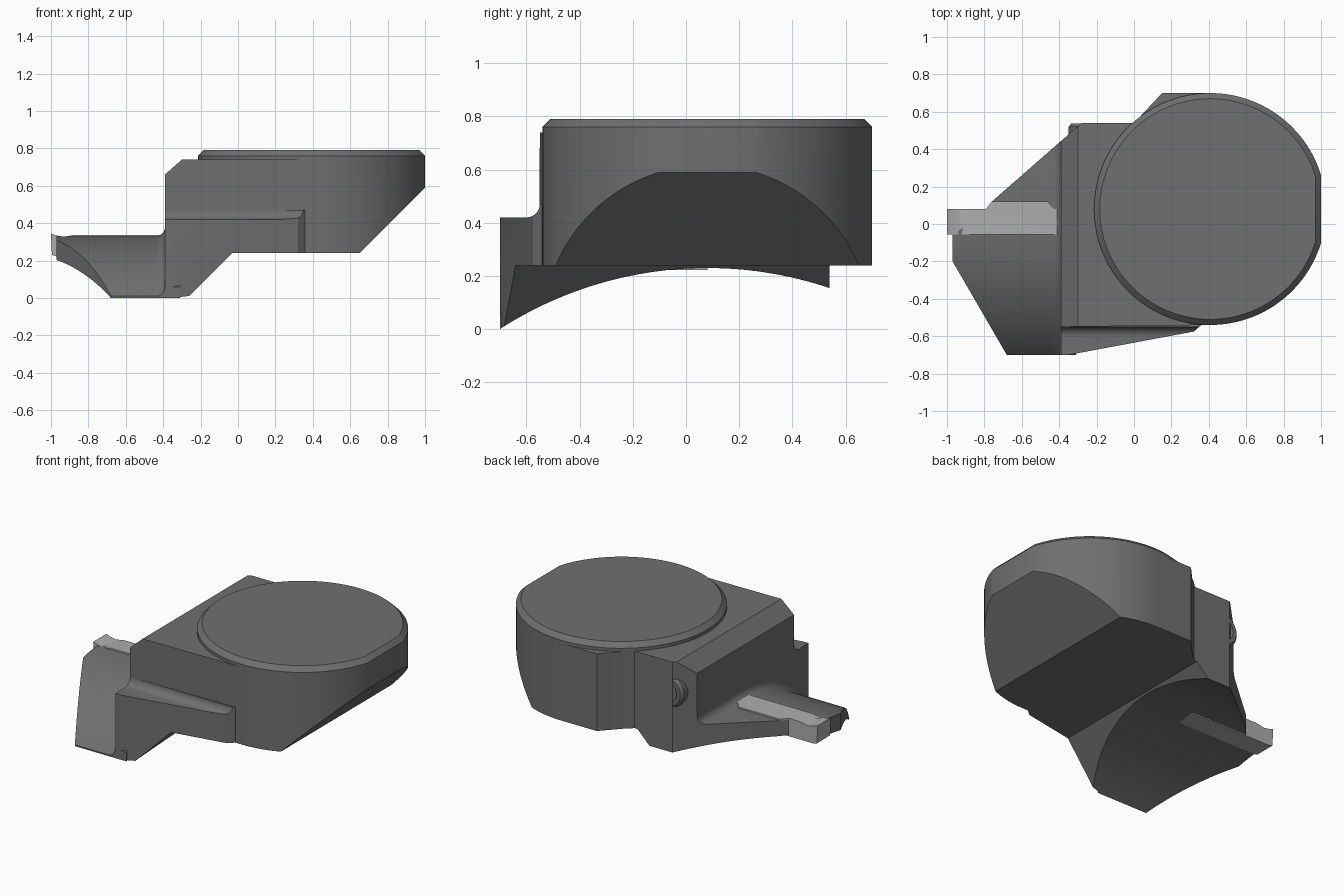
import bpy, bmesh, math
from mathutils import Vector

if "Cube" in bpy.data.objects:
    bpy.data.objects.remove(bpy.data.objects["Cube"])


def loft(name, rings):
    """Closed solid from equal-length rings of 3D points."""
    bm = bmesh.new()
    rows = [[bm.verts.new(p) for p in r] for r in rings]
    n = len(rows[0])
    for a, b in zip(rows, rows[1:]):
        for i in range(n):
            j = (i + 1) % n
            bm.faces.new((a[i], a[j], b[j], b[i]))
    bm.faces.new(rows[0][::-1])
    bm.faces.new(rows[-1])
    bmesh.ops.recalc_face_normals(bm, faces=bm.faces)
    me = bpy.data.meshes.new(name)
    bm.to_mesh(me)
    bm.free()
    ob = bpy.data.objects.new(name, me)
    bpy.context.collection.objects.link(ob)
    return ob


def prism(name, pts, lo, hi, axis):
    """Extrude a 2D outline along axis; the outline uses the other two axes in order."""
    def place(p, h):
        q = list(p)
        q.insert("xyz".index(axis), h)
        return q
    return loft(name, [[place(p, h) for p in pts] for h in (lo, hi)])


def boolean(ob, tool, op):
    m = ob.modifiers.new("bool", 'BOOLEAN')
    m.operation, m.object, m.solver = op, tool, 'EXACT'
    bpy.context.view_layer.objects.active = ob
    bpy.ops.object.modifier_apply(modifier=m.name)
    bpy.data.objects.remove(tool)


def arc(cx, cy, r, a0, a1, n):
    return [(cx + r * math.cos(math.radians(a0 + (a1 - a0) * i / n)),
             cy + r * math.sin(math.radians(a0 + (a1 - a0) * i / n))) for i in range(n + 1)]


# Main block with its chamfered upper left edge
body = prism("tool_head", [(-.39, -.55), (.4, -.54), (.4, .7), (.15, .7), (0, .54),
                           (-.28, .54), (-.39, .444)], -.05, .74, "z")
boolean(body, prism("cut", [(-.39 - .09, .58), (-.3 + .09, .82), (-.6, .82)], -1, 1, "y"), 'DIFFERENCE')

# Round seat with a flat on the right and a chamfered top
a0 = math.degrees(math.acos(.593 / .62))
def seat_ring(r, z):
    return [(x, y, z) for x, y in arc(.407, .08, r, a0, 360 - a0, 120)]
boolean(body, loft("seat", [seat_ring(.62, -.05), seat_ring(.62, .76), seat_ring(.59, .79)]), 'UNION')

# Tapered front flange with a fillet up into the block
flange = prism("flange", [(-.4, -.05), (-.71, -.05), (-.71, .42)]
               + arc(-.6, .47, .05, -90, 0, 8) + [(-.4, .47)], -.39, .4, "x")
boolean(flange, prism("outline", [(-.6, -.7), (-.35, -.7), (.32, -.575), (.36, -.54),
                                  (.36, -.45), (-.6, -.45)], -1, 1, "z"), 'INTERSECT')
boolean(body, flange, 'UNION')

# Blade support: domed front, flat back, filleted into the block wall
dome = [(y, .33 - .925 + math.sqrt(.925 ** 2 - y * y)) for y in [-.72 + .03 * i for i in range(25)]]
dome += [(.7, .325)]
def plate_ring(x, lift):
    return [(x, -.72, -.1)] + [(x, y, z + lift) for y, z in dome] + [(x, .7, -.1)]
fillet = [(-.44 + .05 * math.sin(math.radians(t)), .05 * (1 - math.cos(math.radians(t))))
          for t in range(0, 91, 15)]
plate = loft("plate", [plate_ring(x, h) for x, h in [(-1.1, 0)] + fillet + [(-.3, .05)]])
boolean(plate, prism("outline", [(-.97, -.06), (-.97, -.2), (-.68, -.7), (-.31, -.7),
                                 (-.31, .514), (-.76, .12), (-.8, .07)], -1, 1, "z"), 'INTERSECT')
boolean(body, plate, 'UNION')

# Underside: stepped relief and long concave arch
boolean(body, prism("relief", [(-.27, 0), (-.03, .24), (.65, .24), (1.3, .89), (1.3, -.5),
                               (-.27, -.5)], -2, 2, "y"), 'DIFFERENCE')
boolean(body, prism("arch", arc(.08, -1.21, 1.44, 20, 160, 112), -2, 2, "x"), 'DIFFERENCE')

# Cutting insert: bar with a relieved tip and a shallow chip groove
insert = prism("cutting_insert", [(-1, .345), (-.975, .335), (-.93, .327), (-.87, .338), (-.39, .338),
                                  (-.39, .222), (-.97, .222), (-.995, .23)], -.055, .08, "y")
boolean(insert, prism("wing", [(-.8, .07), (-.76, .12), (-.46, .12), (-.42, .07)], .3, .338, "z"), 'UNION')

# Clamp screw peeking out of the bevelled corner, with a socket
def screw_ring(r, y):
    return [(x, y, z) for x, z in arc(-.24, .54, r, 0, 352.5, 47)]
screw = loft("clamp_screw", [screw_ring(.11, .4), screw_ring(.11, .52), screw_ring(.095, .538),
                             screw_ring(.07, .538), screw_ring(.07, .5)])

dark = bpy.data.materials.new("dark_steel")
dark.diffuse_color = (.16, .16, .16, 1)
dark.use_nodes = True
dark.node_tree.nodes["Principled BSDF"].inputs["Base Color"].default_value = dark.diffuse_color
light = bpy.data.materials.new("light_carbide")
light.diffuse_color = (.42, .42, .42, 1)
light.use_nodes = True
light.node_tree.nodes["Principled BSDF"].inputs["Base Color"].default_value = light.diffuse_color
for ob, mat in ((body, dark), (insert, light), (screw, dark)):
    ob.data.materials.clear()
    ob.data.materials.append(mat)
    bpy.ops.object.select_all(action='DESELECT')
    ob.select_set(True)
    bpy.context.view_layer.objects.active = ob
    bpy.ops.object.shade_smooth_by_angle(angle=math.radians(20))
